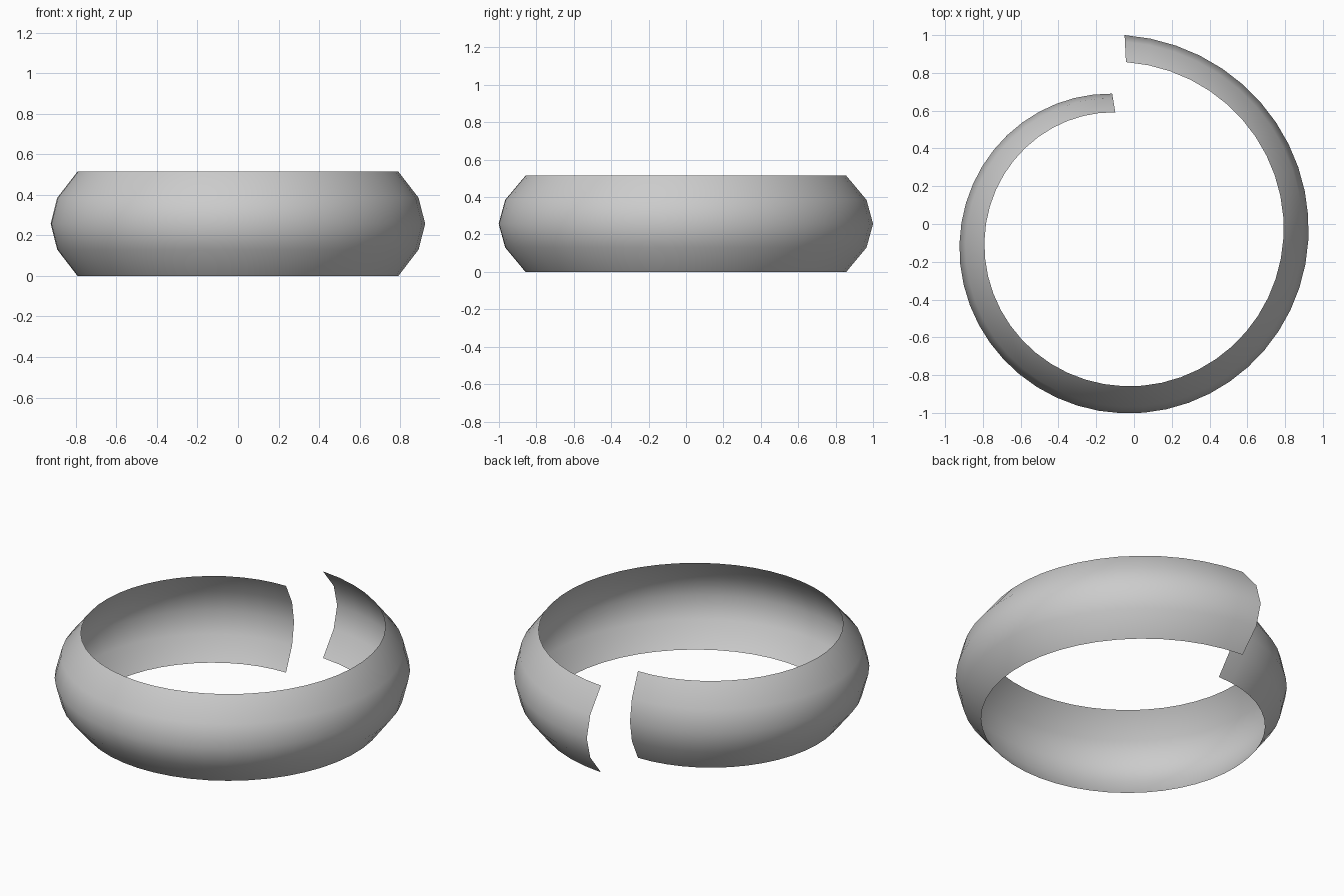
import bpy, bmesh, math

old = bpy.data.objects.get("Cube")
if old:
    bpy.data.objects.remove(old, do_unlink=True)

# Plain grey material
grey = bpy.data.materials.new("plain_grey")
grey.use_nodes = True
colour = (0.6, 0.6, 0.6, 1)
grey.diffuse_color = colour
grey.node_tree.nodes["Principled BSDF"].inputs["Base Color"].default_value = colour

# Band cross-section: (scale towards the axis, height)
PROFILE = [(0.857, 0), (0.965, 0.13), (1, 0.257), (0.965, 0.385), (0.857, 0.514)]
STEPS = 48
CENTRE = -0.078          # spiral centre on both x and y
START, SWEEP = math.radians(88.5), math.radians(355.7)
R_START, R_END = 1.0785, 0.769


def spiral_point(t):
    """Point on the widest line of the band, running clockwise and inwards."""
    angle = START - SWEEP * t
    radius = R_START + (R_END - R_START) * t
    return CENTRE + radius * math.cos(angle), CENTRE + radius * math.sin(angle)


# Open spiral band: sweep the bulging profile along the spiral
bm = bmesh.new()
rows = []
for i in range(STEPS + 1):
    x, y = spiral_point(i / STEPS)
    rows.append([bm.verts.new((x * s, y * s, z)) for s, z in PROFILE])
for a, b in zip(rows, rows[1:]):
    for j in range(len(PROFILE) - 1):
        bm.faces.new((b[j], a[j], a[j + 1], b[j + 1]))

mesh = bpy.data.meshes.new("spiral_band")
bm.to_mesh(mesh)
bm.free()
mesh.materials.append(grey)
band = bpy.data.objects.new("spiral_band", mesh)
bpy.context.collection.objects.link(band)

# Smooth shading
for face in mesh.polygons:
    face.use_smooth = True
